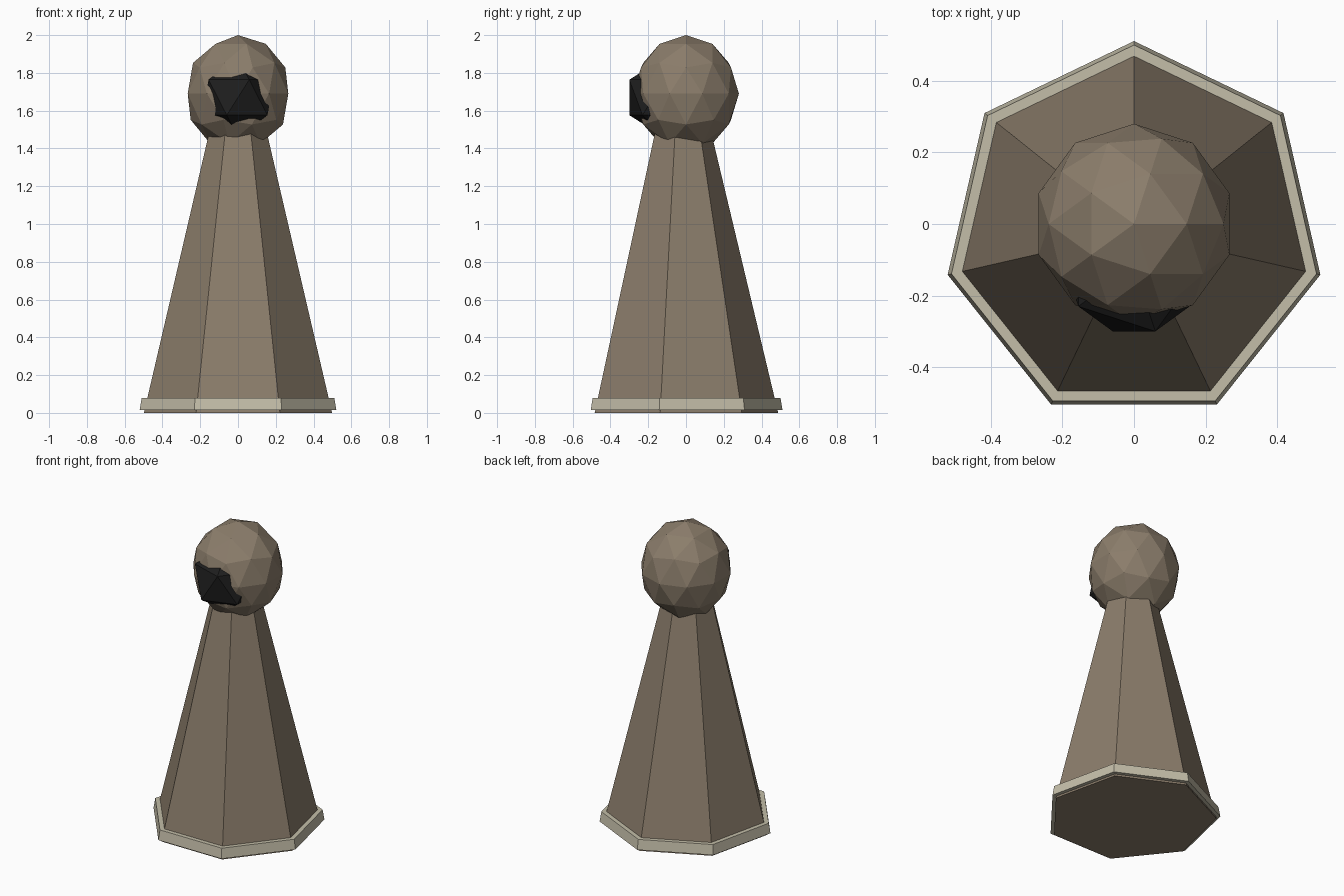
import bpy
import math

if "Cube" in bpy.data.objects:
    bpy.data.objects.remove(bpy.data.objects["Cube"])


def material(name, rgb):
    m = bpy.data.materials.new(name)
    m.diffuse_color = (*rgb, 1)
    m.use_nodes = True
    m.node_tree.nodes["Principled BSDF"].inputs["Base Color"].default_value = m.diffuse_color
    return m


brown = material("warm brown", (0.258, 0.205, 0.147))
beige = material("pale beige", (0.546, 0.509, 0.392))
black = material("soft black", (0.013, 0.013, 0.013))


def finish(name, mat):
    ob = bpy.context.object
    ob.name = name
    ob.data.materials.append(mat)
    return ob


def seven_sided(name, r_low, r_high, z_low, z_high, mat):
    """Seven-sided frustum with one corner pointing to the back."""
    bpy.ops.mesh.primitive_cone_add(
        vertices=7, radius1=r_low, radius2=r_high, depth=z_high - z_low,
        location=(0, -0.023, (z_low + z_high) / 2))
    return finish(name, mat)


def faceted_ball(name, subdivisions, location, scale, mat):
    bpy.ops.mesh.primitive_ico_sphere_add(
        subdivisions=subdivisions, radius=1, location=location)
    ob = finish(name, mat)
    ob.scale = scale
    return ob


# Tapered body, running up into the head
seven_sided("body", 0.511, 0.129, 0.0, 1.6, brown)

# Pale hem around the foot of the body
seven_sided("hem", 0.534, 0.523, 0.015, 0.08, beige)

# Faceted head
faceted_ball("head", 2, (0, 0, 1.69), (0.28, 0.28, 0.31), brown)

# Dark face pushed out of the front of the head
faceted_ball("face", 1, (0, -0.117, 1.67), (0.215, 0.215, 0.21), black)
